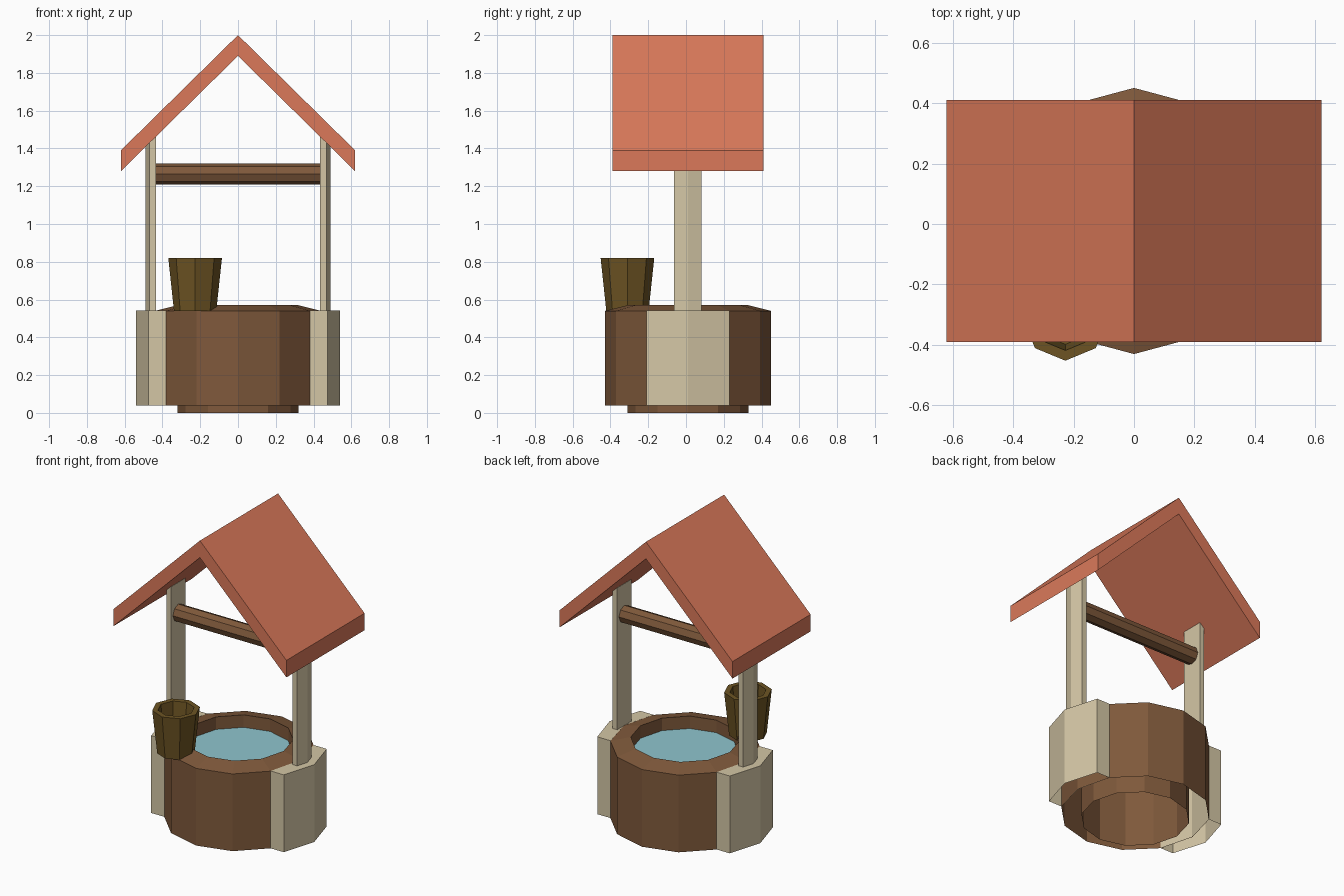
import bpy, math

if "Cube" in bpy.data.objects:
    bpy.data.objects.remove(bpy.data.objects["Cube"])

YC = 0.01  # the well sits a touch behind the origin


def mat(name, rgb):
    m = bpy.data.materials.new(name)
    lin = [((c / 255 + 0.055) / 1.055) ** 2.4 for c in rgb]
    m.diffuse_color = (*lin, 1)
    m.use_nodes = True
    m.node_tree.nodes["Principled BSDF"].inputs["Base Color"].default_value = m.diffuse_color
    return m


BROWN = mat("brown_wood", (127, 89, 59))
TAN = mat("pale_stone", (212, 198, 165))
ROOF = mat("terracotta", (219, 121, 90))
OLIVE = mat("olive_wood", (109, 84, 35))
WATER = mat("water_blue", (143, 197, 206))


def make(name, verts, faces, material):
    me = bpy.data.meshes.new(name)
    me.from_pydata(verts, [], faces)
    me.materials.append(material)
    me.update()
    ob = bpy.data.objects.new(name, me)
    bpy.context.collection.objects.link(ob)
    return ob


def lathe(name, profile, n, centre, material, cap_start=False, cap_end=False):
    """Spin (radius, z) points round z; profile order keeps normals outward."""
    verts = [(centre[0] + r * math.cos(2 * math.pi * i / n),
              centre[1] + r * math.sin(2 * math.pi * i / n), z)
             for r, z in profile for i in range(n)]
    faces = []
    for k in range(len(profile) - 1):
        for i in range(n):
            j = (i + 1) % n
            faces.append((k * n + i, k * n + j, (k + 1) * n + j, (k + 1) * n + i))
    last = (len(profile) - 1) * n
    if cap_start:
        faces.append(tuple(reversed(range(n))))
    if cap_end:
        faces.append(tuple(range(last, last + n)))
    return make(name, verts, faces, material)


def prism(name, outline, z0, z1, material, side, bottom=True, skip=()):
    """Upright prism from an anticlockwise xy outline, flipped in x if side = -1."""
    pts = [(side * x, y + YC) for x, y in outline]
    if side < 0:
        pts.reverse()
    n = len(pts)
    verts = [(x, y, z0) for x, y in pts] + [(x, y, z1) for x, y in pts]
    faces = [(i, (i + 1) % n, n + (i + 1) % n, n + i) for i in range(n)]
    faces.append(tuple(range(n, 2 * n)))
    if bottom:
        faces.append(tuple(reversed(range(n))))
    return make(name, verts, faces, material)


# Well wall: 12-sided open shell with a sloping rim and longer inner lining
lathe("well_wall", [(0.44, 0.04), (0.44, 0.54), (0.32, 0.57), (0.32, 0.0)],
      12, (0, YC), BROWN)

# Water surface
lathe("water", [(0.318, 0.485), (0.318, 0.49)], 12, (0, YC), WATER, cap_end=True)

# Side buttresses (hollow underneath) and the posts rising from them
buttress = [(0.38, -0.22), (0.475, -0.22), (0.54, 0), (0.475, 0.22),
            (0.38, 0.22), (0.437, 0)]
post = [(0.435, -0.073), (0.468, -0.073), (0.49, 0), (0.468, 0.073), (0.435, 0.073)]
for side, label in ((1, "right"), (-1, "left")):
    prism(label + "_buttress", buttress, 0.04, 0.541, TAN, side, bottom=False)
    prism(label + "_post", post, 0.53, 1.46, TAN, side)

# Cross beam between the posts
beam = lathe("cross_beam", [(0.055, -0.44), (0.055, 0.44)], 8, (0, 0), BROWN, True, True)
beam.rotation_euler = (0, math.pi / 2, 0)
beam.location = (0, YC, 1.265)

# Gabled roof: chevron section extruded along y
section = [(-0.62, 1.28), (0, 1.89), (0.62, 1.28), (0.62, 1.39), (0, 2.0), (-0.62, 1.39)]
y0, y1 = YC - 0.4, YC + 0.4
rv = [(x, y, z) for y in (y0, y1) for x, z in section]
rf = [(i, i + 6, (i + 1) % 6 + 6, (i + 1) % 6) for i in range(6)]
rf += [(0, 1, 4, 5), (1, 2, 3, 4), (11, 10, 7, 6), (10, 9, 8, 7)]
make("roof", rv, rf, ROOF)

# Bucket standing on the rim
lathe("bucket", [(0.112, 0.54), (0.142, 0.82), (0.108, 0.82), (0.088, 0.58)],
      8, (-0.227, -0.31), OLIVE, True, True)
